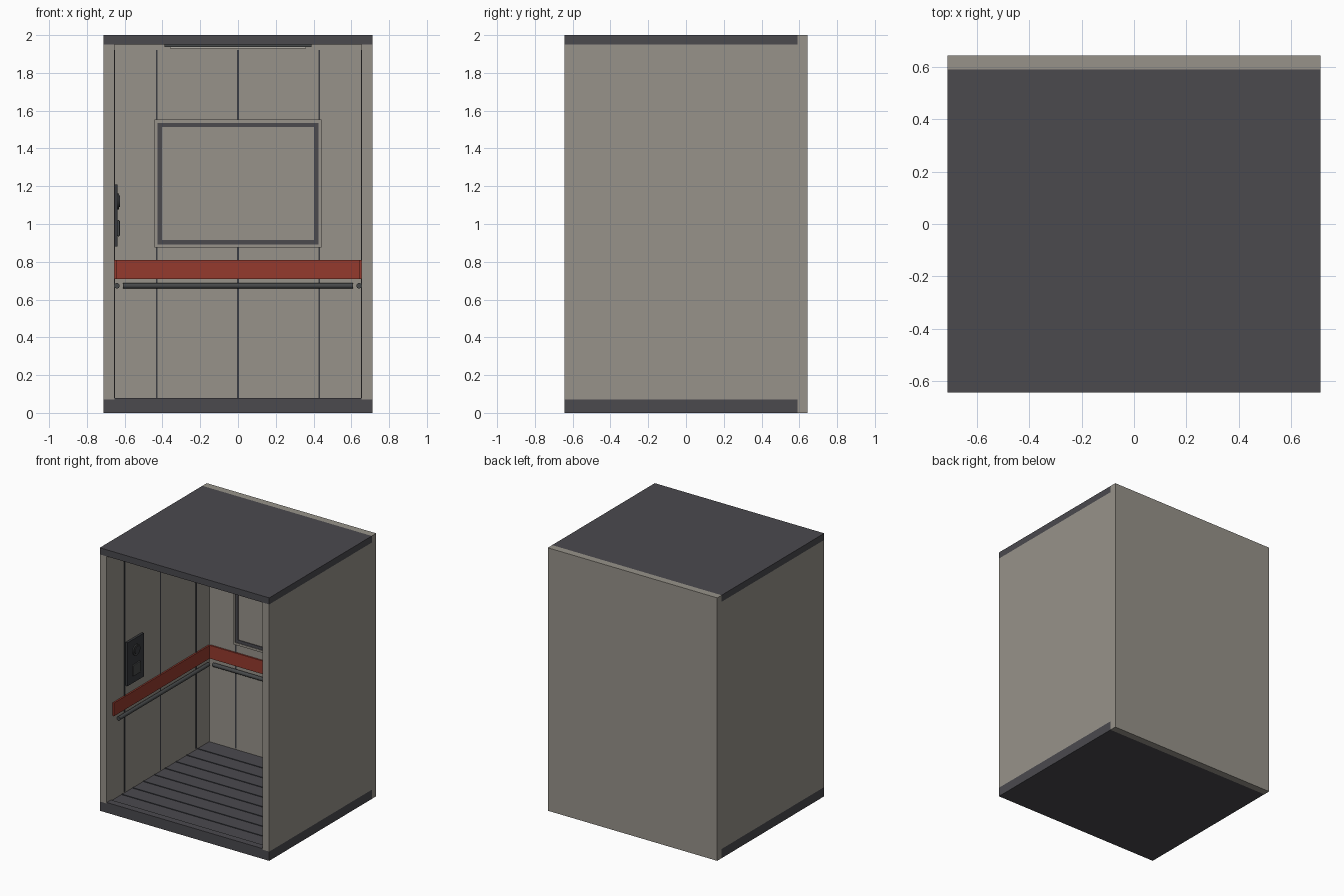
import bpy
import math

cube = bpy.data.objects.get("Cube")
if cube:
    bpy.data.objects.remove(cube, do_unlink=True)


def material(name, rgb):
    m = bpy.data.materials.new(name)
    m.use_nodes = True
    m.diffuse_color = (*rgb, 1)
    m.node_tree.nodes["Principled BSDF"].inputs["Base Color"].default_value = (*rgb, 1)
    return m


WALL = material("warm grey panel", (0.31, 0.29, 0.254))
DARK = material("charcoal", (0.069, 0.067, 0.076))
SEAM = material("seam grey", (0.045, 0.047, 0.055))
RED = material("red bumper", (0.30, 0.042, 0.027))
STEEL = material("dark steel", (0.062, 0.066, 0.068))
PANEL = material("control panel grey", (0.04, 0.042, 0.048))
LAMP = material("lamp diffuser", (0.45, 0.43, 0.38))

W, D, H = 0.713, 0.643, 2.0          # half width, half depth, height
IX, IY = 0.655, 0.59                 # inner faces of the walls
FLOOR, CEIL = 0.07, 1.95


def box(name, x, y, z, mat):
    """Box from (min, max) ranges on each axis."""
    bpy.ops.mesh.primitive_cube_add(size=1, location=[sum(r) / 2 for r in (x, y, z)])
    ob = bpy.context.object
    ob.name = name
    ob.scale = [r[1] - r[0] for r in (x, y, z)]
    bpy.ops.object.transform_apply(location=False, rotation=False, scale=True)
    ob.data.materials.append(mat)
    return ob


def rod(name, centre, radius, length, axis, mat, sides=16):
    rot = (0, math.pi / 2, 0) if axis == "x" else (math.pi / 2, 0, 0)
    bpy.ops.mesh.primitive_cylinder_add(vertices=sides, radius=radius, depth=length,
                                        location=centre, rotation=rot)
    ob = bpy.context.object
    ob.name = name
    ob.data.materials.append(mat)
    bpy.ops.object.shade_smooth_by_angle(angle=math.radians(40))
    return ob


def frame(name, hx, z, width, y, mat):
    """Rectangular ring of four bars facing the front."""
    box(name + "_bottom", (-hx, hx), y, (z[0], z[0] + width), mat)
    box(name + "_top", (-hx, hx), y, (z[1] - width, z[1]), mat)
    for side, s in (("left", 1), ("right", -1)):
        box(name + "_" + side, sorted((s * hx, s * (hx - width))), y,
            (z[0] + width, z[1] - width), mat)


# Cabin shell
box("floor", (-W, W), (-D, IY), (0, FLOOR), DARK)
box("ceiling", (-W, W), (-D, IY), (CEIL, H), DARK)
box("back_wall", (-W, W), (IY, D), (0, H), WALL)

# Floor grooves and door sill
for i in range(8):
    y = -0.46 + i * 0.13
    box(f"floor_strip_{i + 1}", (-IX, IX), (y - 0.005, y + 0.005), (FLOOR, FLOOR + 0.004), SEAM)
box("door_sill", (-IX, IX), (-D, -0.59), (FLOOR, FLOOR + 0.008), DARK)

# Back wall seams, bumper and handrail
for i, x in enumerate((-0.43, 0, 0.43)):
    box(f"back_seam_{i + 1}", (x - 0.005, x + 0.005), (IY - 0.004, IY), (0.08, 1.92), SEAM)
box("back_bumper", (-0.645, 0.645), (IY - 0.012, IY), (0.71, 0.81), RED)
rod("back_handrail", (0, IY - 0.015, 0.673), 0.0145, 1.22, "x", STEEL)

# Side walls with matching seams, bumpers and handrails
for side, s in (("left", 1), ("right", -1)):
    def span(a, b):
        return sorted((s * a, s * b))

    box(side + "_wall", span(IX, W), (-D, IY), (FLOOR, CEIL), WALL)
    for i, y in enumerate((-0.43, 0, 0.43)):
        box(f"{side}_seam_{i + 1}", span(IX - 0.004, IX), (y - 0.005, y + 0.005),
            (0.08, 1.92), SEAM)
    box(side + "_bumper", span(IX - 0.012, IX), (-0.57, IY - 0.012), (0.71, 0.81), RED)
    rod(side + "_handrail", (s * (IX - 0.014), 0.02, 0.673), 0.0145, 1.08, "y", STEEL)

# Wall mirror with double frame
frame("mirror_frame", 0.443, (0.875, 1.553), 0.017, (IY - 0.018, IY), WALL)
frame("mirror_border", 0.426, (0.892, 1.536), 0.023, (IY - 0.014, IY), DARK)
box("mirror_glass", (-0.403, 0.403), (IY - 0.009, IY), (0.915, 1.513), WALL)

# Control panel on the right wall
box("control_panel", (-IX, -0.638), (-0.415, -0.22), (0.88, 1.21), PANEL)
rod("upper_button_ring", (-0.635, -0.315, 1.12), 0.042, 0.01, "x", STEEL, 24)
rod("upper_button", (-0.632, -0.315, 1.12), 0.03, 0.014, "x", PANEL, 24)
lower = box("lower_button", (-0.64, -0.626), (-0.36, -0.27), (0.935, 1.02), STEEL)
bevel = lower.modifiers.new("soft_edges", "BEVEL")
bevel.width, bevel.segments = 0.005, 2

# Ceiling lamp
box("lamp_housing", (-0.39, 0.39), (-0.36, 0.36), (1.938, CEIL), STEEL)
box("lamp_diffuser", (-0.36, 0.36), (-0.33, 0.33), (1.93, 1.938), LAMP)
